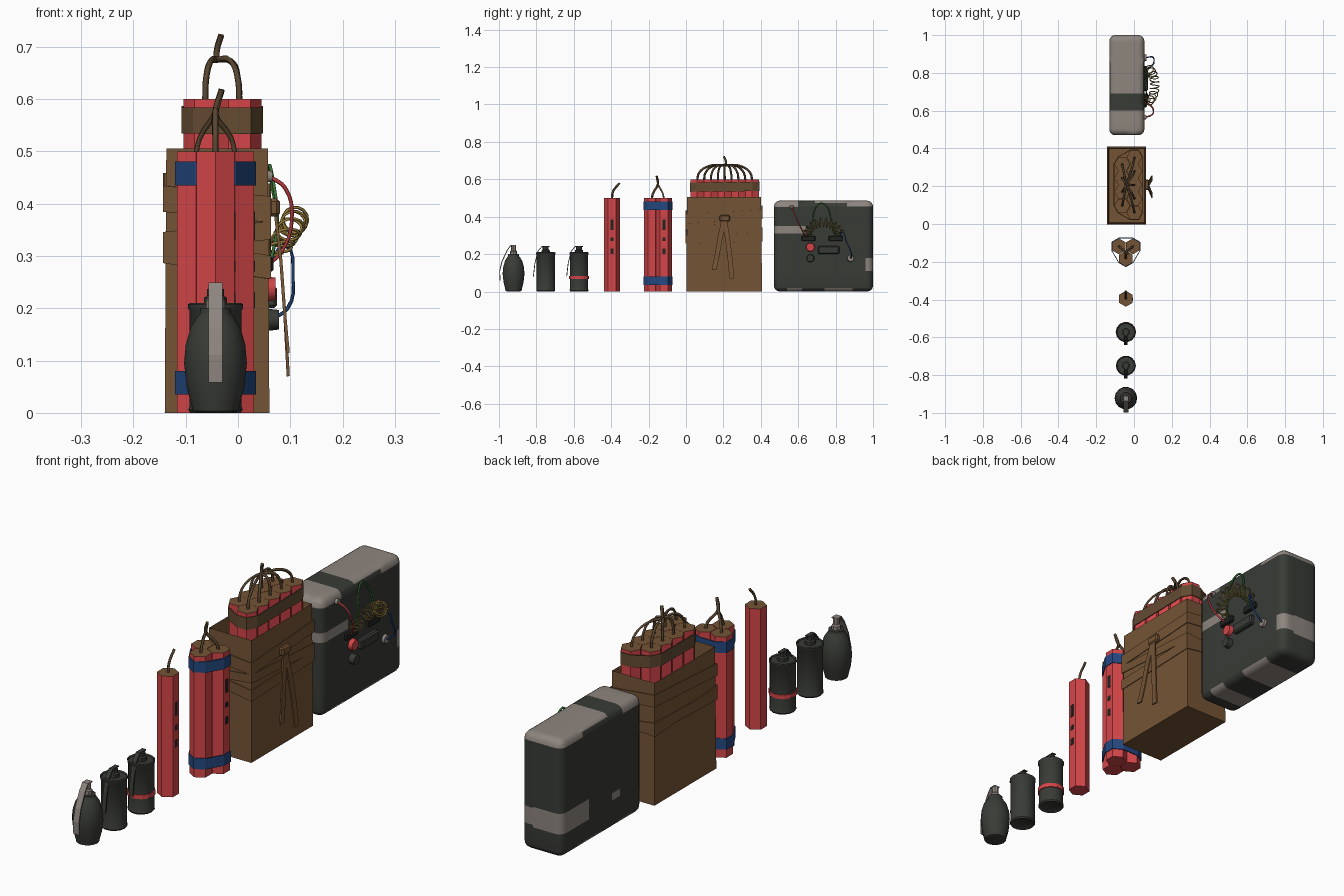
import bpy, bmesh, math
from mathutils import Vector, Matrix
from mathutils.geometry import convex_hull_2d

if "Cube" in bpy.data.objects:
    bpy.data.objects.remove(bpy.data.objects["Cube"])

def mat(name, r, g, b):
    m = bpy.data.materials.new(name)
    m.diffuse_color = (r, g, b, 1)
    m.use_nodes = True
    m.node_tree.nodes["Principled BSDF"].inputs["Base Color"].default_value = m.diffuse_color
    return m

RED = mat("red paper", .66, .06, .065)
OLIVE = mat("dark olive", .040, .044, .037)
GREY = mat("warm grey", .27, .235, .21)
BROWN = mat("kraft brown", .175, .088, .036)
TAPE = mat("tape brown", .125, .070, .031)
FUSE = mat("fuse brown", .10, .062, .03)
BLUE = mat("blue tape", .018, .065, .22)
YELLOW = mat("yellow wire", .33, .22, .05)
GREEN = mat("green wire", .04, .17, .04)
BLACK = mat("near black", .015, .017, .015)
CX = -.043

def finish(name, bm, mats, smooth=None):
    bmesh.ops.recalc_face_normals(bm, faces=bm.faces)
    me = bpy.data.meshes.new(name)
    bm.to_mesh(me)
    bm.free()
    for m in mats:
        me.materials.append(m)
    if smooth:
        for p in me.polygons:
            p.use_smooth = True
        me.set_sharp_from_angle(angle=math.radians(smooth))
    ob = bpy.data.objects.new(name, me)
    bpy.context.collection.objects.link(ob)
    return ob

def lathe(name, x, y, profile, m, n=14):
    bm = bmesh.new()
    vs = [bm.verts.new((x + r, y, z)) for r, z in profile]
    es = [bm.edges.new(e) for e in zip(vs, vs[1:])]
    bmesh.ops.spin(bm, geom=vs + es, cent=(x, y, 0), axis=(0, 0, 1),
                   angle=2 * math.pi, steps=n, use_merge=True)
    bmesh.ops.remove_doubles(bm, verts=bm.verts, dist=1e-5)
    return finish(name, bm, [m], 40)

def box(name, lo, hi, m, bevel=0):
    bm = bmesh.new()
    bmesh.ops.create_cube(bm, size=1)
    for v in bm.verts:
        v.co = [l + (h - l) * (c + .5) for l, h, c in zip(lo, hi, v.co)]
    if bevel:
        bmesh.ops.bevel(bm, geom=bm.edges[:], offset=bevel, segments=1, affect='EDGES')
    return finish(name, bm, [m])

def wire(name, pts, r, m, smooth=True, res=4):
    cu = bpy.data.curves.new(name, 'CURVE')
    cu.dimensions = '3D'
    cu.bevel_depth, cu.bevel_resolution, cu.use_fill_caps = r, 0, True
    cu.resolution_u = res
    if smooth:
        s = cu.splines.new('BEZIER')
        s.bezier_points.add(len(pts) - 1)
        for b, p in zip(s.bezier_points, pts):
            b.co = p
            b.handle_left_type = b.handle_right_type = 'AUTO'
    else:
        s = cu.splines.new('POLY')
        s.points.add(len(pts) - 1)
        for b, p in zip(s.points, pts):
            b.co = (*p, 1)
    cu.materials.append(m)
    ob = bpy.data.objects.new(name, cu)
    bpy.context.collection.objects.link(ob)

def strip(name, pts, width, thick, m, axis):
    """Flat bent strip: path pts, widened along axis, given thickness."""
    bm = bmesh.new()
    w = Vector(axis) * width / 2
    rows = [(bm.verts.new(Vector(p) - w), bm.verts.new(Vector(p) + w)) for p in pts]
    for a, b in zip(rows, rows[1:]):
        bm.faces.new((a[0], a[1], b[1], b[0]))
    ob = finish(name, bm, [m])
    mod = ob.modifiers.new("thickness", 'SOLIDIFY')
    mod.thickness, mod.offset = thick, 0

def hexagon(x, y, turn, r=.042):
    return [Vector((x + r * math.cos(turn + i * math.pi / 3),
                    y + r * math.sin(turn + i * math.pi / 3))) for i in range(6)]

def stick(name, x, y, z0, z1, turn=math.pi / 2):
    bm = bmesh.new()
    rings = [[bm.verts.new((p.x, p.y, z)) for p in hexagon(x, y, turn)] for z in (z0, z1)]
    for i in range(6):
        j = (i + 1) % 6
        bm.faces.new((rings[0][i], rings[0][j], rings[1][j], rings[1][i]))
    for k in rings:
        bm.faces.new(k).material_index = 1 if k is rings[1] else 0
    finish(name, bm, [RED, BROWN])

def band(name, outline, z0, z1, m, tilt=(0, 0)):
    """Open loop of tape following an outline, optionally tilted in x and y."""
    bm = bmesh.new()
    t = [tilt[0] * p.x + tilt[1] * p.y for p in outline]
    lo = [bm.verts.new((p.x, p.y, z0 + k)) for p, k in zip(outline, t)]
    hi = [bm.verts.new((p.x, p.y, z1 + k)) for p, k in zip(outline, t)]
    n = len(lo)
    for i in range(n):
        bm.faces.new((lo[i], lo[(i + 1) % n], hi[(i + 1) % n], hi[i]))
    mod = finish(name, bm, [m]).modifiers.new("thickness", 'SOLIDIFY')
    mod.thickness, mod.offset = .004, 0

def hull(centres, turn):
    pts = [p for c in centres for p in hexagon(*c, turn, .0435)]
    return [pts[i] for i in convex_hull_2d(pts)]

# oval grenade with long safety lever
y = -.922
lathe("oval_grenade_body", CX, y, [(0, .004), (.034, 0), (.044, .004), (.046, .014), (.055, .05), (.06, .095),
      (.057, .13), (.047, .165), (.034, .185), (.03, .19), (.03, .2), (0, .2)], OLIVE)
lathe("oval_grenade_fuze", CX, y, [(0, .198), (.018, .198), (.018, .215), (.013, .22), (.013, .245), (0, .247)], GREY, 8)
strip("oval_grenade_lever", [(CX, y + .012, .247), (CX, y - .015, .247), (CX, y - .034, .22),
      (CX, y - .062, .16), (CX, y - .074, .11), (CX, y - .073, .058)], .026, .005, GREY, (1, 0, 0))

# two canister grenades
for name, y in (("plain_canister", -.75), ("marked_canister", -.572)):
    lathe(name + "_body", CX, y, [(0, .003), (.044, .003), (.048, 0), (.052, .006), (.05, .012), (.05, .196),
          (.053, .2), (.053, .207), (.049, .21), (.046, .204), (0, .206)], OLIVE)
    lathe(name + "_fuze", CX, y, [(0, .2), (.022, .2), (.022, .22), (.016, .224), (.016, .237), (0, .238)], OLIVE, 8)
    strip(name + "_lever", [(CX, y + .02, .241), (CX, y - .02, .241), (CX, y - .042, .215),
          (CX, y - .058, .15), (CX, y - .066, .08)], .018, .004, OLIVE, (1, 0, 0))
circle = [Vector((CX + .052 * math.cos(i * math.pi / 7), y + .052 * math.sin(i * math.pi / 7))) for i in range(14)]
band("canister_red_stripe", circle, .066, .083, RED)

# single stick with a fuse
stick("single_stick", CX, -.396, 0, .5)
wire("single_fuse", [(CX, -.396, .495), (CX, -.39, .535), (CX, -.355, .58)], .006, FUSE)

# three taped sticks
trio = [(CX - .0375, -.118), (CX + .0375, -.118), (CX, -.183)]
for c in trio:
    stick("bundle_stick", *c, 0, .5)
    wire("bundle_fuse", [(*c, .495), (c[0] * .8 + CX * .2, c[1] * .8 - .15 * .2, .525),
                         (CX, -.15, .575), (CX + .012, -.157, .618)], .006, FUSE)
for z in (.035, .435):
    band("bundle_blue_tape", hull(trio, math.pi / 2), z, z + .045, BLUE)

# dark printed dashes on the sticks
for x, y in ((CX, -.396), trio[1]):
    for z, h in ((.2, .03), (.27, .02), (.33, .055)):
        box("stick_print_mark", (x + .036, y - .008, z), (x + .038, y + .008, z + h), BLACK)

# paper bag, open at the top
bm = bmesh.new()
bmesh.ops.create_cube(bm, size=1)
for v in bm.verts:
    top = v.co.z > 0
    v.co = (-.04 + v.co.x * (.194 if top else .2), .204 + v.co.y * (.395 if top else .405), .505 if top else 0)
lid = [f for f in bm.faces if f.calc_center_median().z > .5]
bmesh.ops.inset_region(bm, faces=lid, thickness=.006)
bmesh.ops.translate(bm, verts=lid[0].verts, vec=(0, 0, -.12))
finish("paper_bag", bm, [BROWN])

# bag straps with knot and hanging ends
rect = [Vector((-.04 + sx * .102, .204 + sy * .204)) for sx, sy in ((-1, -1), (1, -1), (1, 1), (-1, 1))]
band("bag_strap_upper", rect, .37, .42, BROWN, (-.1, .06))
band("bag_strap_middle", rect, .325, .36, BROWN, (.1, -.06))
band("bag_strap_lower", rect, .265, .31, BROWN, (-.15, .03))
box("strap_knot", (.058, .18, .375), (.08, .235, .41), BROWN, .006)
for name, ye, ze in (("strap_end_short", .15, .115), ("strap_end_long", .245, .07)):
    strip(name, [(.07, .205, .395), (.082, .205 * .6 + ye * .4, .29), (.09, .205 * .25 + ye * .75, .18),
                 (.096, ye, ze)], .026, .006, BROWN, (0, 1, 0))

# sticks in the bag
pack = [(-.0725 + .065, .207 + .0735 * (i - 2)) for i in range(5)] + \
       [(-.0725, .207 + .0735 * (i - 1.5)) for i in range(4)]
pack = [(x + .01, y) for x, y in pack]
for x, y in pack:
    stick("bag_stick", x, y, .3, .6, 0)
    wire("bag_fuse", [(x, y, .595), (x * .95 - .002, y * .93 + .014, .635), (x * .6 - .015, y * .55 + .093, .672),
                      (-.042, .21, .675)], .006, FUSE)
wire("bag_fuse_tip", [(-.042, .21, .67), (-.04, .213, .695), (-.032, .203, .722)], .007, FUSE)
band("bag_stick_tape", hull(pack, 0), .533, .583, TAPE, (0, .01))

# rounded case with grey painted patches (x0, x1, y0, y1, z0, z1)
patches = [(-1, 1, .4, .6, .452, 1), (-1, 1, .69, .86, .473, 1), (-1, 1, .86, 1.1, .455, 1),
           (-.05, 1, .4, .64, .31, .35), (0, 1, .96, 1.1, .11, .18), (-1, 0, .82, 1.1, .1, .185),
           (-1, -.1, .62, .67, .12, .15), (-1, 1, .54, .62, -1, .02), (-1, 1, .74, .89, -1, .02)]
bm = bmesh.new()
bmesh.ops.create_cube(bm, size=1)
for v in bm.verts:
    v.co = (-.038 + v.co.x * .186, .735 + v.co.y * .53, .243 + v.co.z * .486)
bmesh.ops.bevel(bm, geom=bm.edges[:], offset=.032, segments=4, profile=.5, affect='EDGES')
for p in patches:
    for i in range(6):
        co, no = Vector(), Vector()
        co[i // 2], no[i // 2] = p[i], 1
        bmesh.ops.bisect_plane(bm, geom=bm.verts[:] + bm.edges[:] + bm.faces[:], plane_co=co, plane_no=no)
for f in bm.faces:
    c = f.calc_center_median()
    f.material_index = int(any(all(p[2 * k] < c[k] < p[2 * k + 1] for k in range(3)) for p in patches))
finish("case", bm, [OLIVE, GREY], 40)

# control parts on the case
def button(name, y, z, r, x1, m):
    bm = bmesh.new()
    bmesh.ops.create_cone(bm, cap_ends=True, segments=12, radius1=r, radius2=r * .85, depth=x1 - .05,
                          matrix=Matrix.Translation(((x1 + .05) / 2, y, z)) @ Matrix.Rotation(math.pi / 2, 4, 'Y'))
    finish(name, bm, [m], 40)

button("red_button", .665, .237, .025, .072, RED)
button("dark_dial", .665, .178, .022, .078, OLIVE)
button("wire_terminal", .88, .178, .02, .066, GREY)
button("upper_terminal", .565, .452, .012, .066, GREY)
box("control_box", (.05, .705, .2), (.075, .82, .243), OLIVE, .006)
for y in (.655, .8):
    box("wire_clamp", (.05, y - .037, .27), (.068, y + .037, .298), BLACK, .004)

# wires
wire("red_wire", [(.06, .565, .452), (.09, .575, .43), (.103, .6, .37), (.085, .63, .31), (.062, .645, .285)], .004, RED)
wire("blue_wire", [(.062, .82, .285), (.09, .835, .32), (.105, .86, .26), (.095, .885, .2), (.062, .88, .178)], .004, BLUE)
wire("green_wire", [(.062, .66, .285), (.075, .675, .36), (.066, .695, .45), (.06, .725, .473), (.062, .755, .45),
                    (.075, .78, .36), (.062, .8, .285)], .004, GREEN)
coil = []
for i in range(145):
    t = i / 144
    a, b = math.pi * t, 22 * math.pi * t
    out = Vector((0, -math.cos(a), math.sin(a)))
    c = Vector((.07 + .04 * math.sin(a), .735, .30)) + Vector((0, out.y * .085, out.z * .07))
    r = .024 * min(1, 6 * math.sin(a))
    coil.append(c + out * r * math.cos(b) + Vector((r * math.sin(b), 0, 0)))
wire("yellow_coil", coil, .003, YELLOW, False)
